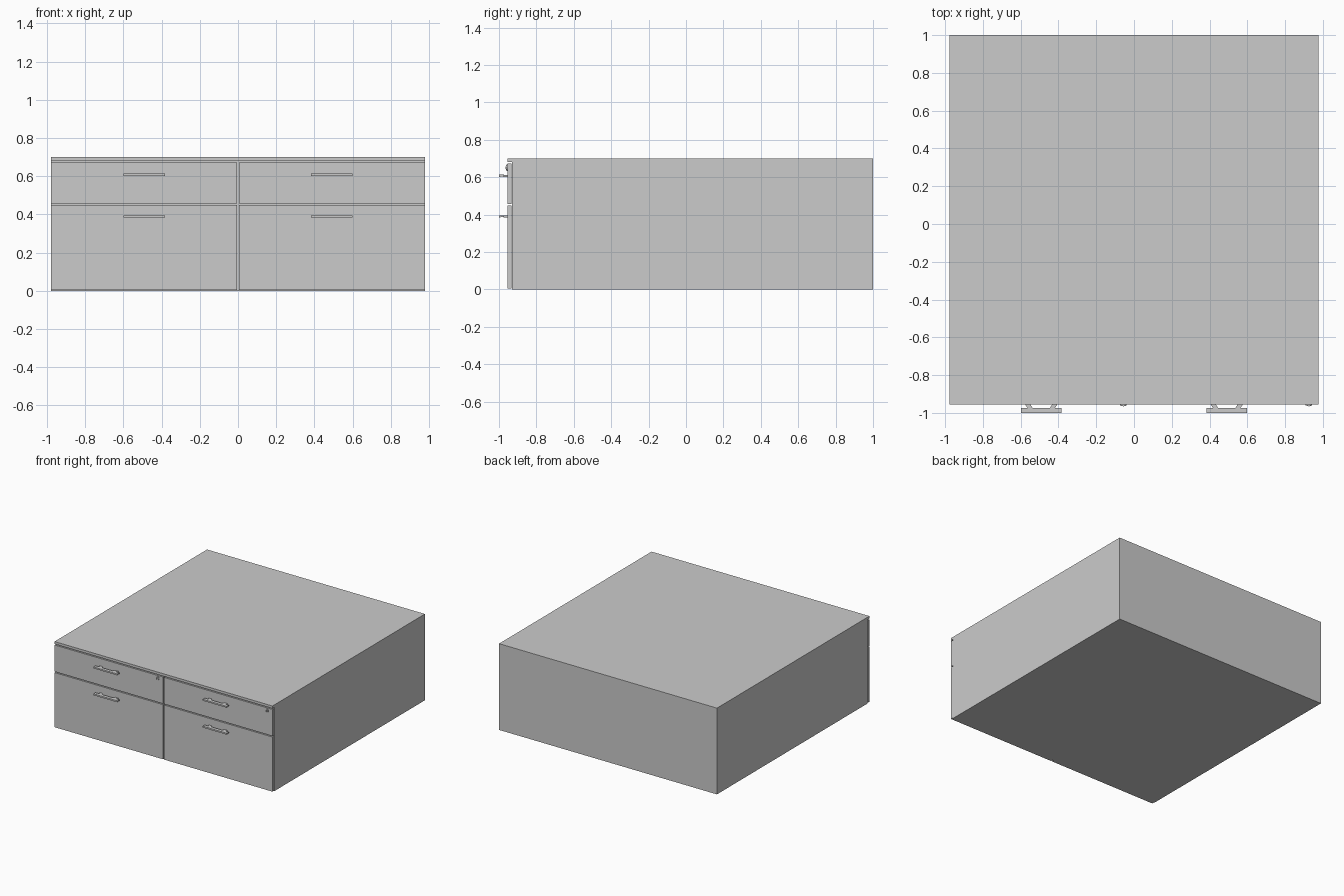
import bpy, bmesh, math
from mathutils import Matrix

if "Cube" in bpy.data.objects:
    bpy.data.objects.remove(bpy.data.objects["Cube"])

FRONT = -0.955   # outer plane of the drawer fronts


def finish(bm, name):
    bmesh.ops.recalc_face_normals(bm, faces=bm.faces)
    me = bpy.data.meshes.new(name)
    bm.to_mesh(me)
    bm.free()
    ob = bpy.data.objects.new(name, me)
    bpy.context.collection.objects.link(ob)
    return ob


def add_box(bm, x0, x1, y0, y1, z0, z1):
    m = Matrix.Translation(((x0 + x1) / 2, (y0 + y1) / 2, (z0 + z1) / 2))
    m = m @ Matrix.Diagonal((x1 - x0, y1 - y0, z1 - z0, 1))
    bmesh.ops.create_cube(bm, size=1, matrix=m)


def box(name, *dims):
    bm = bmesh.new()
    add_box(bm, *dims)
    return finish(bm, name)


def add_prism(bm, pts, z0, z1):
    face = bm.faces.new([bm.verts.new((x, y, z0)) for x, y in pts])
    ext = bmesh.ops.extrude_face_region(bm, geom=[face])
    verts = [g for g in ext["geom"] if isinstance(g, bmesh.types.BMVert)]
    bmesh.ops.translate(bm, verts=verts, vec=(0, 0, z1 - z0))


def handle(name, cx, z):
    bm = bmesh.new()
    # flat grip bar with a thin lip along its outer edge
    add_box(bm, cx - 0.108, cx + 0.108, -0.998, -0.974, z - 0.003, z + 0.006)
    add_box(bm, cx - 0.108, cx + 0.108, -1.0, -0.992, z - 0.006, z + 0.006)
    # splayed feet reaching back to the drawer
    for s in (-1, 1):
        add_prism(bm, [(cx + s * 0.085, FRONT), (cx + s * 0.058, FRONT),
                       (cx + s * 0.045, -0.976), (cx + s * 0.072, -0.976)],
                  z - 0.005, z + 0.005)
    return finish(bm, name)


def lock(name, cx, z):
    bm = bmesh.new()
    rot = Matrix.Rotation(math.pi / 2, 4, 'X')
    # outer ring, then raised core and key slot rib
    for r, y in ((0.017, -0.960), (0.011, -0.963)):
        bmesh.ops.create_cone(bm, cap_ends=True, segments=24, radius1=r, radius2=r,
                              depth=FRONT - y + 0.004,
                              matrix=Matrix.Translation((cx, (FRONT + 0.004 + y) / 2, z)) @ rot)
    add_box(bm, cx - 0.002, cx + 0.002, -0.965, -0.962, z - 0.007, z + 0.007)
    ob = finish(bm, name)
    bpy.ops.object.select_all(action='DESELECT')
    ob.select_set(True)
    bpy.context.view_layer.objects.active = ob
    bpy.ops.object.shade_smooth_by_angle()
    return ob


# Cabinet body and top panel
box("cabinet_body", -0.978, 0.978, -0.931, 1.0, 0, 0.68)
box("top_panel", -0.978, 0.978, FRONT, 1.0, 0.68, 0.70)

# Two columns of drawers, each a tall lower and a shallow upper one
for side, x0, x1 in (("left", -0.978, -0.004), ("right", 0.004, 0.978)):
    cx = (x0 + x1) / 2
    for level, z0, z1, hz in (("lower", 0.005, 0.448, 0.389), ("upper", 0.456, 0.672, 0.607)):
        box(f"{side}_{level}_drawer_front", x0, x1, FRONT, -0.934, z0, z1)
        handle(f"{side}_{level}_handle", cx, hz)
    lock(f"{side}_lock", x1 - 0.052, 0.65)
